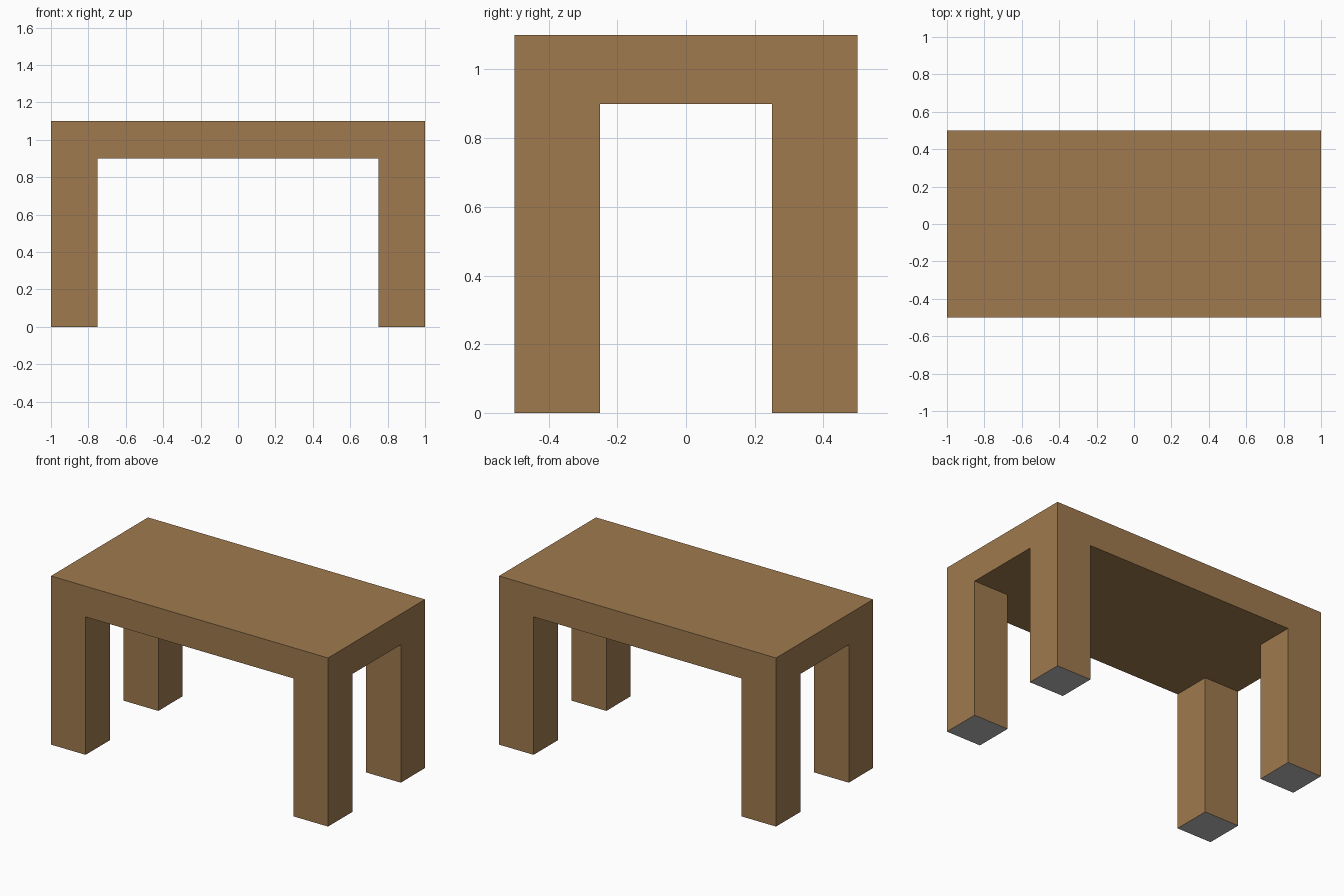
import bpy, bmesh, math
from mathutils import Vector

if "Cube" in bpy.data.objects:
    bpy.data.objects.remove(bpy.data.objects["Cube"])

LENGTH, DEPTH, HEIGHT = 2.0, 1.0, 1.1
TOP, LEG = 0.2, 0.25


def material(name, rgb):
    m = bpy.data.materials.new(name)
    m.diffuse_color = (*rgb, 1.0)
    m.use_nodes = True
    m.node_tree.nodes["Principled BSDF"].inputs["Base Color"].default_value = m.diffuse_color
    return m


wood = material("brown_wood", (0.35, 0.193, 0.077))
pad = material("grey_foot", (0.5, 0.5, 0.5))

# Table top slab
bm = bmesh.new()
bmesh.ops.create_cube(bm, size=1.0)
bmesh.ops.scale(bm, vec=(LENGTH, DEPTH, TOP), verts=bm.verts)
bmesh.ops.translate(bm, vec=(0, 0, HEIGHT - TOP / 2), verts=bm.verts)

# Cut the slab along the inner sides of the legs
ix, iy = LENGTH / 2 - LEG, DEPTH / 2 - LEG
for s in (-1, 1):
    for co, no in (((s * ix, 0, 0), (1, 0, 0)), ((0, s * iy, 0), (0, 1, 0))):
        bmesh.ops.bisect_plane(bm, geom=bm.verts[:] + bm.edges[:] + bm.faces[:],
                               plane_co=co, plane_no=no)

# Legs: pull the four underside corners down to the floor
bm.normal_update()
corners = []
for f in bm.faces:
    c = f.calc_center_median()
    if f.normal.z < -0.9 and abs(c.x) > ix and abs(c.y) > iy:
        corners.append(f)
ext = bmesh.ops.extrude_face_region(bm, geom=corners)["geom"]
bmesh.ops.translate(bm, vec=Vector((0, 0, TOP - HEIGHT)),
                    verts=[v for v in ext if isinstance(v, bmesh.types.BMVert)])

# Feet undersides are grey; merge flat areas into clean faces
bm.normal_update()
for f in bm.faces:
    f.material_index = int(f.calc_center_median().z < 0.01)
bmesh.ops.dissolve_limit(bm, angle_limit=math.radians(1), verts=bm.verts[:],
                         edges=bm.edges[:], delimit={'MATERIAL'})
bmesh.ops.recalc_face_normals(bm, faces=bm.faces[:])

mesh = bpy.data.meshes.new("table")
bm.to_mesh(mesh)
bm.free()
mesh.materials.append(wood)
mesh.materials.append(pad)
bpy.context.collection.objects.link(bpy.data.objects.new("table", mesh))
